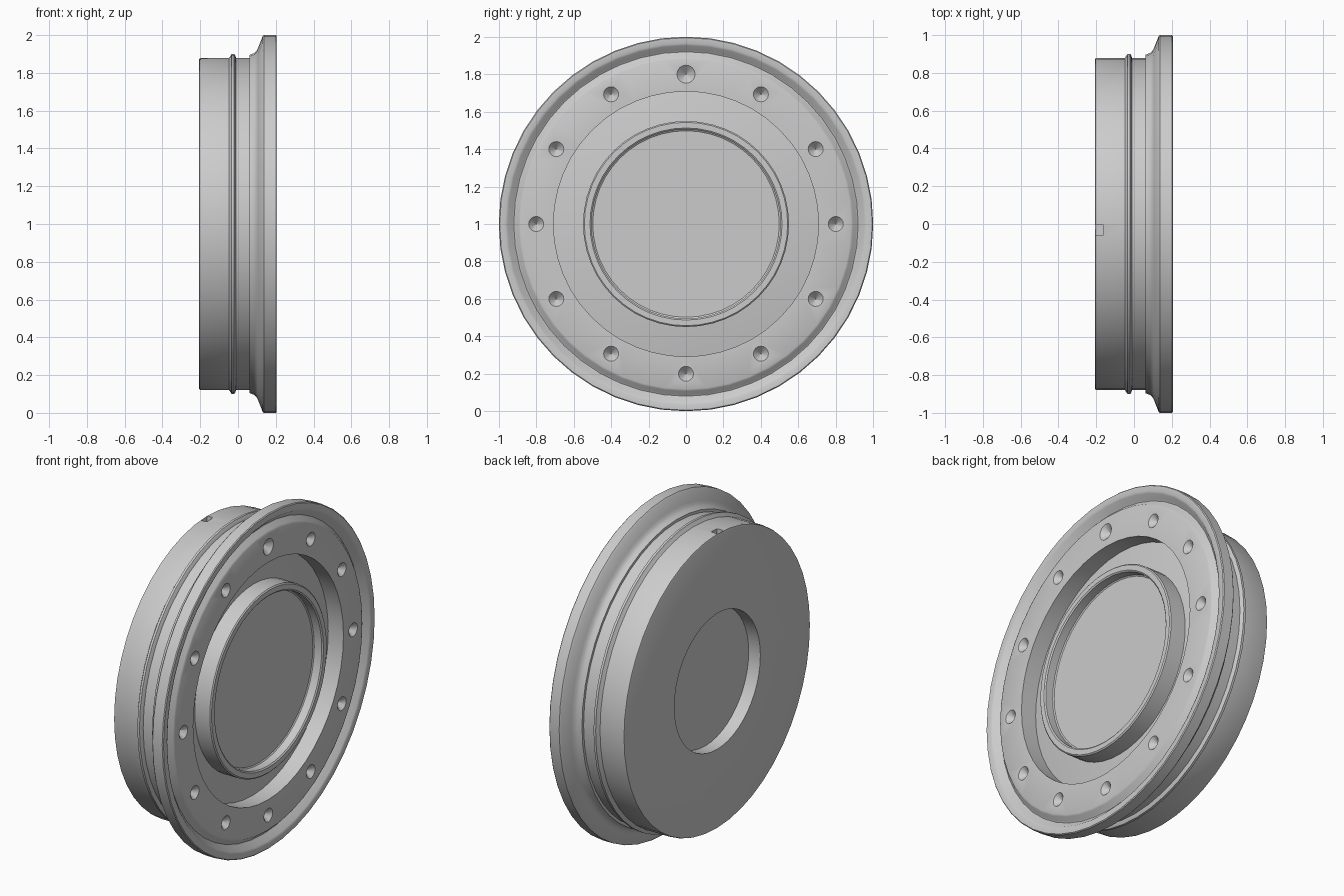
import bpy
import bmesh
from math import pi, radians, sin, cos
from mathutils import Matrix, Vector

if "Cube" in bpy.data.objects:
    bpy.data.objects.remove(bpy.data.objects["Cube"], do_unlink=True)

SEGMENTS = 48
FRONT = 0.205          # outer face of the wheel along x
CENTRE = Vector((0, 0, 1))

metal = bpy.data.materials.new("grey_metal")
metal.use_nodes = True
metal.diffuse_color = (0.6, 0.6, 0.6, 1)
metal.node_tree.nodes["Principled BSDF"].inputs["Base Color"].default_value = (0.6, 0.6, 0.6, 1)


def finish(name, bm):
    """Turn a bmesh into a named object centred on the axle."""
    bmesh.ops.recalc_face_normals(bm, faces=bm.faces)
    mesh = bpy.data.meshes.new(name)
    bm.to_mesh(mesh)
    bm.free()
    mesh.materials.append(metal)
    obj = bpy.data.objects.new(name, mesh)
    obj.location = CENTRE
    bpy.context.collection.objects.link(obj)
    return obj


def lathe(name, profile, closed=False):
    """Spin (x, radius) points around the x axis."""
    bm = bmesh.new()
    verts = [bm.verts.new((x, 0, r)) for x, r in profile]
    pairs = list(zip(verts, verts[1:]))
    if closed:
        pairs.append((verts[-1], verts[0]))
    edges = [bm.edges.new(p) for p in pairs]
    bmesh.ops.spin(bm, geom=verts + edges, cent=(0, 0, 0), axis=(1, 0, 0),
                   angle=2 * pi, steps=SEGMENTS, use_merge=False)
    bmesh.ops.remove_doubles(bm, verts=bm.verts, dist=0.0005)
    return finish(name, bm)


def select_only(obj):
    bpy.ops.object.select_all(action='DESELECT')
    obj.select_set(True)
    bpy.context.view_layer.objects.active = obj


def cut(obj, bm):
    """Subtract a cutter from a part, then discard the cutter."""
    cutter = finish("cutter", bm)
    cutter.hide_render = True
    mod = obj.modifiers.new("cut", 'BOOLEAN')
    mod.operation = 'DIFFERENCE'
    mod.solver = 'EXACT'
    mod.object = cutter
    select_only(obj)
    bpy.ops.object.modifier_apply(modifier=mod.name)
    bpy.data.objects.remove(cutter, do_unlink=True)


# Drum with a recessed back, a raised bead and the floor of the front channel
drum = lathe("drum", [
    (-0.13, 0), (-0.13, 0.405), (-0.207, 0.405), (-0.207, 0.868),
    (-0.204, 0.876), (-0.196, 0.879), (-0.048, 0.879), (-0.04, 0.89),
    (-0.034, 0.9), (-0.02, 0.9), (-0.014, 0.89), (-0.01, 0.879),
    (0.07, 0.879), (0.1, 0.8), (0.1, 0)])

# Flared flange with its outer lip, narrow groove and flat bolt face
flange = lathe("flange", [
    (0.06, 0.72), (0.06, 0.895), (0.085, 0.904), (0.097, 0.915),
    (0.106, 0.932), (0.13, 0.993), (0.137, 1.0), (0.2, 1.0),
    (FRONT, 0.995), (FRONT, 0.965), (0.2, 0.953), (0.172, 0.928),
    (0.168, 0.92), (0.172, 0.912), (0.195, 0.893), (0.2, 0.882),
    (0.2, 0.708), (0.07, 0.708)], closed=True)

# Raised centre ring around a sunken disc
centre_ring = lathe("centre_ring", [
    (0.08, 0), (0.08, 0.55), (0.199, 0.55), (FRONT, 0.543),
    (FRONT, 0.513), (0.199, 0.505), (0.15, 0.505), (0.145, 0.498), (0.145, 0)])

# Twelve conical bolt holes, the top one larger
holes = bmesh.new()
for i in range(12):
    a = i * pi / 6
    radius = 0.048 if i == 0 else 0.04
    place = (Matrix.Translation((0.185, 0.8 * sin(a), 0.8 * cos(a)))
             @ Matrix.Rotation(pi / 2, 4, 'Y'))
    bmesh.ops.create_cone(holes, cap_ends=True, segments=16, radius1=0.002,
                          radius2=radius * 1.25, depth=0.05, matrix=place)
cut(flange, holes)

# Small valve notch in the top of the drum
notch = bmesh.new()
bmesh.ops.create_cube(notch, size=1, matrix=Matrix.Translation((-0.183, -0.032, 0.88))
                      @ Matrix.Diagonal((0.042, 0.06, 0.08, 1)))
upright = [e for e in notch.edges if abs((e.verts[0].co - e.verts[1].co).z) > 0.05]
bmesh.ops.bevel(notch, geom=upright, offset=0.008, segments=2, affect='EDGES', profile=0.5)
cut(drum, notch)

for part in (drum, flange, centre_ring):
    select_only(part)
    bpy.ops.object.shade_smooth_by_angle(angle=radians(30))
